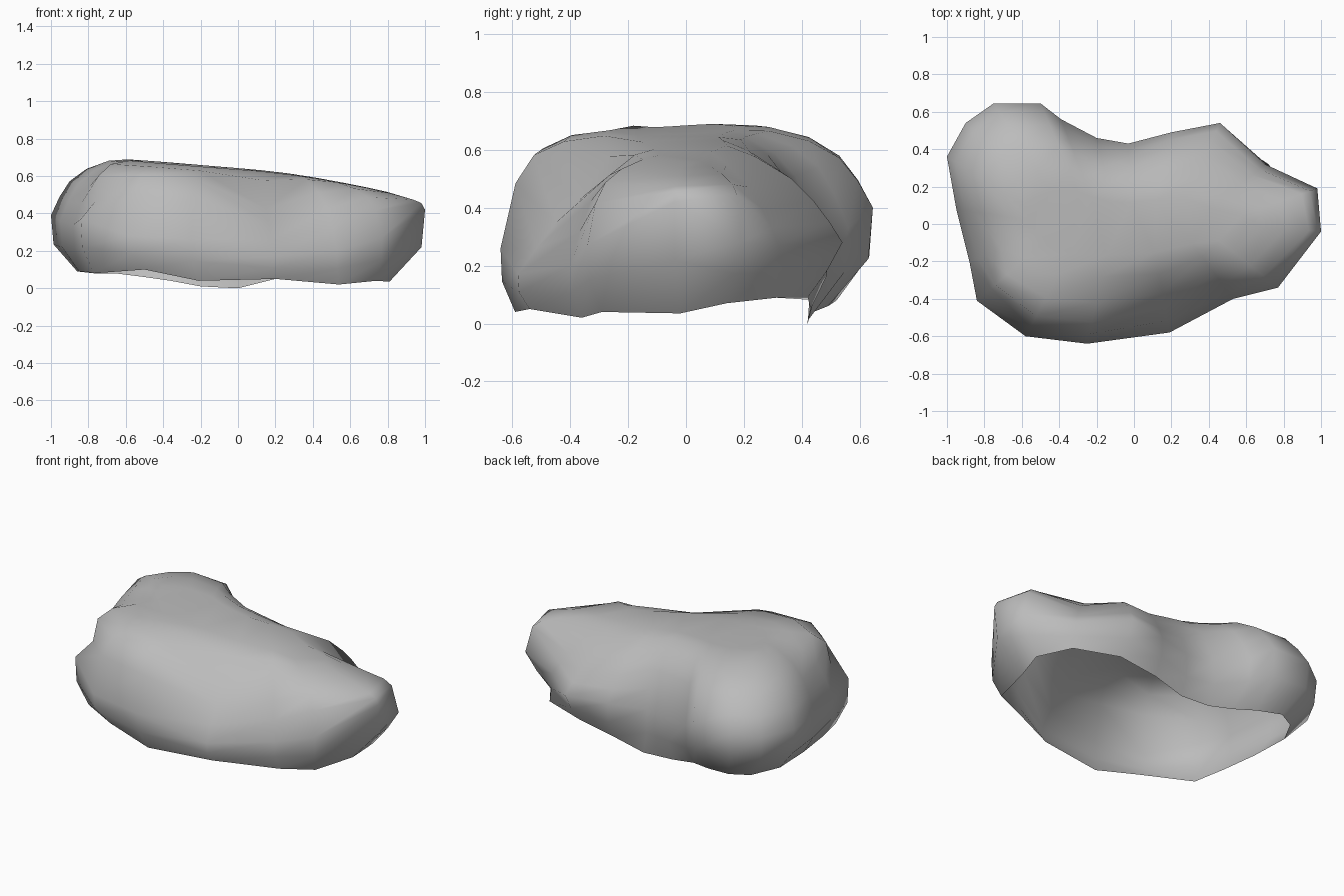
import bpy, bmesh, math
from mathutils import Vector

cube = bpy.data.objects.get("Cube")
if cube:
    bpy.data.objects.remove(cube, do_unlink=True)

# Widest line of the boulder, counter-clockwise from the pointed end
GIRTH = [(1, -.04, .42), (.98, .19, .28), (.7, .32, .27), (.46, .54, .28), (.2, .49, .28),
         (-.03, .43, .28), (-.2, .46, .28), (-.39, .56, .33), (-.5, .645, .4),
         (-.75, .645, .4), (-.9, .54, .38), (-1, .36, .39), (-.95, .08, .36),
         (-.88, -.2, .34), (-.84, -.41, .37), (-.58, -.6, .28), (-.25, -.64, .26),
         (.19, -.58, .17), (.53, -.4, .2), (.77, -.34, .27)]
# Ragged edge of the open underside, point for point with the widest line
RIM = [(.81, -.02, .035), (.84, .14, .07), (.72, .32, .09), (.45, .42, .09), (.2, .43, .05),
       (0, .42, 0), (-.2, .42, .01), (-.36, .44, .04), (-.5, .49, .06), (-.66, .52, .08),
       (-.77, .46, .08), (-.86, .3, .09), (-.85, .05, .09), (-.82, -.18, .09),
       (-.77, -.38, .08), (-.5, -.55, .1), (-.21, -.59, .04),
       (.2, -.54, .05), (.54, -.36, .02), (.74, -.29, .04)]

# Side profiles from the widest line to the crown: (inward, rise)
DOME = [(.09, .32), (.2, .6), (.38, .82), (.62, .97), (.82, 1)]
BLUNT = [(.09, .58), (.2, .83), (.38, .95), (.62, 1), (.82, 1)]
SLOPE = [(.12, .2), (.25, .4), (.4, .57), (.6, .9), (.82, 1)]
BACK = [(.09, .22), (.2, .44), (.36, .68), (.62, .9), (.82, 1)]
TIP = [(.04, .8), (.13, .95), (.38, 1), (.62, 1), (.82, 1)]
CORNER = [(.08, .82), (.17, .95), (.38, 1), (.62, 1), (.82, 1)]
LEDGE = [(.18, .3), (.23, .75), (.38, .94), (.62, 1), (.82, 1)]
SPECIAL = {0: TIP, 1: CORNER, 2: BACK, 3: BACK, 4: BACK, 14: LEDGE,
           15: BLUNT, 16: BLUNT, 17: SLOPE, 19: BLUNT}
# Points where the underside runs straight in to the rim
UNDERCUT = {1, 2, 3}


def crown(x, y):
    """Height of the sloping top."""
    return .64 - .08 * max(x, -.6) - .1 * max(x, 0) ** 2 + .02 * y


def upper_point(point, inward, rise):
    """Widest point drawn in towards the spine and raised towards the crown."""
    x, y, z = point
    px = x * (1 - .5 * inward)
    py = y * (1 - .9 * inward)
    return Vector((px, py, z + (crown(px, py) - z) * rise))


rim = [Vector(p) for p in RIM]
middle = [Vector(p) for p in GIRTH]
# The lower side bulges out from the rim
lower = []
for i, (a, b) in enumerate(zip(rim, middle)):
    p = a.lerp(b, .55 if i in UNDERCUT else .9)
    p.z = a.z + (b.z - a.z) * .48
    lower.append(p)

rings = [rim, lower, middle]
for level in range(len(DOME)):
    rings.append([upper_point(p, *SPECIAL.get(i, DOME)[level])
                  for i, p in enumerate(GIRTH)])

# Skin the rings into one shell, open below
bm = bmesh.new()
rows = [[bm.verts.new(p) for p in ring] for ring in rings]
count = len(GIRTH)
for low, high in zip(rows, rows[1:]):
    for i in range(count):
        j = (i + 1) % count
        bm.faces.new((low[i], low[j], high[j], high[i]))
cap = bm.faces.new(rows[-1])
bmesh.ops.triangulate(bm, faces=[cap])

mesh = bpy.data.meshes.new("boulder")
bm.to_mesh(mesh)
bm.free()
boulder = bpy.data.objects.new("boulder", mesh)
bpy.context.collection.objects.link(boulder)

# Plain grey stone
stone = bpy.data.materials.new("grey stone")
stone.use_nodes = True
colour = (.5, .5, .5, 1)
stone.diffuse_color = colour
stone.node_tree.nodes["Principled BSDF"].inputs["Base Color"].default_value = colour
mesh.materials.append(stone)

bpy.ops.object.select_all(action='DESELECT')
boulder.select_set(True)
bpy.context.view_layer.objects.active = boulder
bpy.ops.object.shade_smooth_by_angle(angle=math.radians(80))
